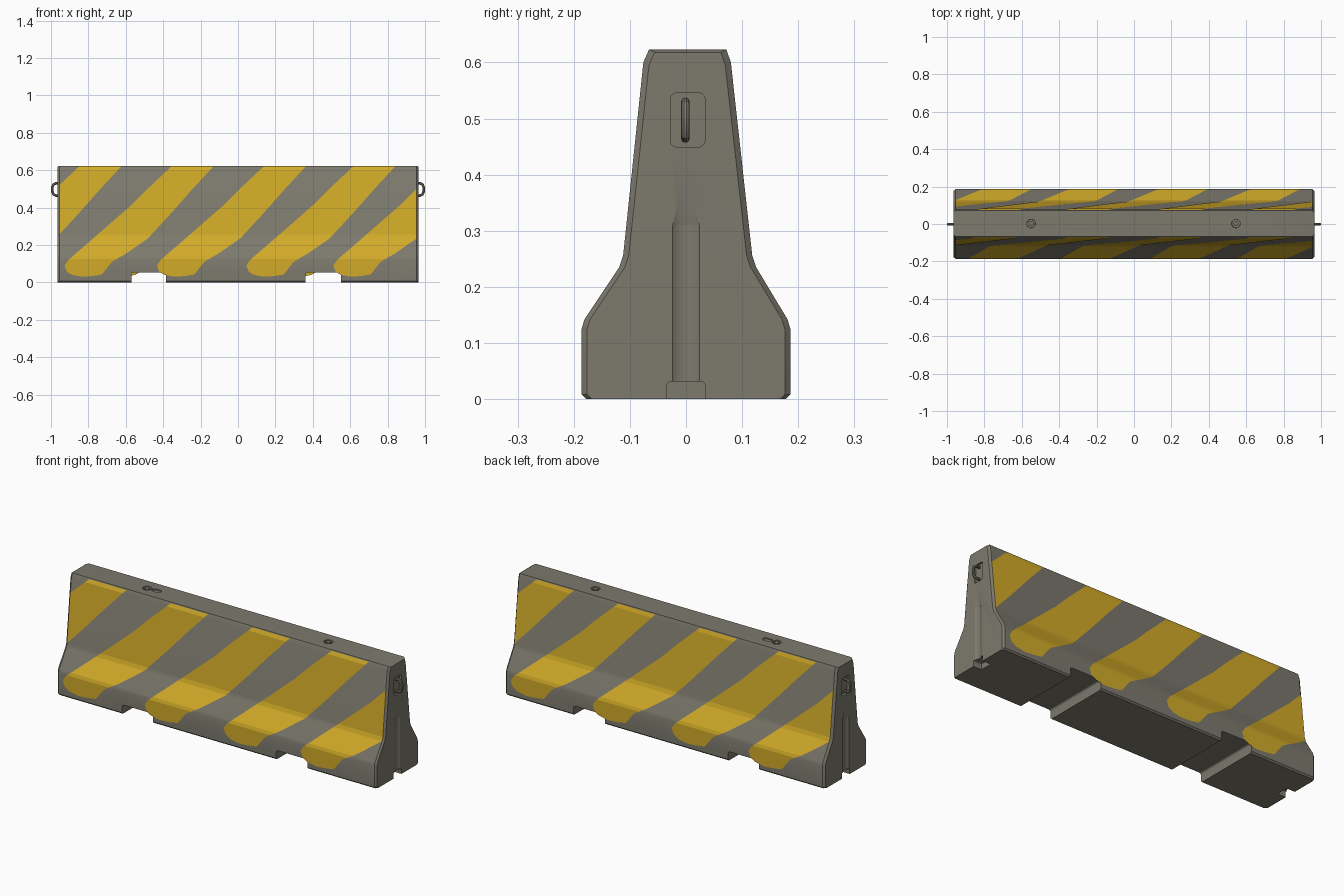
import bpy, bmesh, math
from mathutils import Matrix, Vector

if "Cube" in bpy.data.objects:
    bpy.data.objects.remove(bpy.data.objects["Cube"])


def material(name, rgb):
    m = bpy.data.materials.new(name)
    m.diffuse_color = (*rgb, 1)
    m.use_nodes = True
    m.node_tree.nodes["Principled BSDF"].inputs["Base Color"].default_value = m.diffuse_color
    return m


CONCRETE = material("concrete grey", (0.205, 0.195, 0.155))
YELLOW = material("warning yellow", (0.65, 0.41, 0.022))

# Cross-section, bottom to top: half width, height, sideways shift
PROFILE = [(0.178, 0, 0), (0.186, 0.008, 0), (0.186, 0.125, 0), (0.181, 0.142, 0),
           (0.122, 0.235, 0.003), (0.115, 0.256, 0.003), (0.078, 0.6, 0.002), (0.069, 0.623, 0.003)]


def add_object(name, bm, mat):
    mesh = bpy.data.meshes.new(name)
    bm.to_mesh(mesh)
    bm.free()
    mesh.materials.append(mat)
    ob = bpy.data.objects.new(name, mesh)
    bpy.context.collection.objects.link(ob)
    return ob


def smooth(ob):
    bpy.ops.object.select_all(action='DESELECT')
    ob.select_set(True)
    bpy.context.view_layer.objects.active = ob
    bpy.ops.object.shade_smooth_by_angle(angle=math.radians(28))


def cut(target, bm):
    """Subtract a bmesh from the target."""
    bmesh.ops.recalc_face_normals(bm, faces=bm.faces)
    cutter = add_object("cutter", bm, CONCRETE)
    cutter.hide_render = True
    bpy.context.view_layer.objects.active = target
    mod = target.modifiers.new("cut", 'BOOLEAN')
    mod.operation, mod.solver, mod.object = 'DIFFERENCE', 'EXACT', cutter
    bpy.ops.object.modifier_apply(modifier=mod.name)
    bpy.data.objects.remove(cutter)


def box(lo, hi, axis=None, bevel=0.01):
    """Box between two corners; edges along the given axis are rounded."""
    lo, hi = Vector(lo), Vector(hi)
    bm = bmesh.new()
    bmesh.ops.create_cube(bm, size=1)
    for v in bm.verts:
        v.co = (lo + hi) / 2 + v.co * (hi - lo)
    if axis is not None:
        edges = [e for e in bm.edges if abs((e.verts[0].co - e.verts[1].co)[axis]) > 1e-4]
        bmesh.ops.bevel(bm, geom=edges, offset=bevel, segments=3, profile=0.5, affect='EDGES')
    return bm


def cone(x, y, z0, z1, r0, r1, sides=32):
    bm = bmesh.new()
    bmesh.ops.create_cone(bm, cap_ends=True, segments=sides, radius1=r0, radius2=r1, depth=z1 - z0,
                          matrix=Matrix.Translation((x, y, (z0 + z1) / 2)))
    return bm


# Barrier body: the cross-section swept along x, drawn in a little at both ends
def section(bm, x, inset):
    right = [(w - inset + c, max(z, 0) if z < 0.5 else z - inset * 0.5) for w, z, c in PROFILE]
    left = [(-w + inset + c, max(z, 0) if z < 0.5 else z - inset * 0.5) for w, z, c in PROFILE]
    return [bm.verts.new((x, y, z)) for y, z in right + left[::-1]]


bm = bmesh.new()
rings = [section(bm, x, i) for x, i in ((-0.966, 0.01), (-0.954, 0), (0.954, 0), (0.964, 0.01))]
for a, b in zip(rings, rings[1:]):
    for i in range(len(a)):
        j = (i + 1) % len(a)
        bm.faces.new((a[i], a[j], b[j], b[i]))
bm.faces.new(rings[0])
bm.faces.new(rings[-1])
bmesh.ops.recalc_face_normals(bm, faces=bm.faces)
body = add_object("barrier_body", bm, CONCRETE)

# Forklift slots through the base
for x0, x1 in ((-0.57, -0.385), (0.36, 0.55)):
    cut(body, box((x0, -0.3, -0.06), (x1, 0.3, 0.052), axis=1, bevel=0.012))

# Both ends: drain notch, shallow key groove, pocket for the loop
for s in (-1, 1):
    def span(a, b):
        return min(s * a, s * b), max(s * a, s * b)
    x0, x1 = span(0.915, 1.1)
    cut(body, box((x0, -0.034, -0.05), (x1, 0.034, 0.031), axis=0, bevel=0.006))
    gx = s * (0.965 + 0.031)
    cut(body, cone(gx, 0, -0.05, 0.31, 0.04, 0.04))
    cut(body, cone(gx, 0, 0.308, 0.39, 0.04, 0.03))
    x0, x1 = span(0.953, 1.1)
    cut(body, box((x0, -0.028, 0.449), (x1, 0.034, 0.546), axis=0, bevel=0.012))

# Lifting sockets in the top
for x in (-0.55, 0.545):
    cut(body, cone(x, 0.002, 0.611, 0.66, 0.022, 0.026))
cut(body, box((-0.52, -0.012, 0.617), (-0.47, 0.018, 0.66), axis=2, bevel=0.011))
smooth(body)


# Round bar along a path, used for all steel parts
def bar(name, points, radius, cyclic=False):
    cu = bpy.data.curves.new(name, 'CURVE')
    cu.dimensions = '3D'
    cu.bevel_depth, cu.bevel_resolution, cu.use_fill_caps = radius, 3, True
    sp = cu.splines.new('POLY')
    sp.points.add(len(points) - 1)
    for p, co in zip(sp.points, points):
        p.co = (*co, 1)
    sp.use_cyclic_u = cyclic
    cu.materials.append(CONCRETE)
    ob = bpy.data.objects.new(name, cu)
    bpy.context.collection.objects.link(ob)
    bpy.ops.object.select_all(action='DESELECT')
    ob.select_set(True)
    bpy.context.view_layer.objects.active = ob
    bpy.ops.object.convert(target='MESH')
    smooth(bpy.context.view_layer.objects.active)


# Connecting loops on the ends
for s, side in ((-1, "left"), (1, "right")):
    path = [(0.94, 0.53), (0.972, 0.53), (0.986, 0.524), (0.9925, 0.51),
            (0.9925, 0.484), (0.986, 0.47), (0.972, 0.464), (0.94, 0.464)]
    bar(side + "_end_loop", [(s * x, -0.001, z) for x, z in path], 0.0075)

# Lifting pins in the top sockets
for x, side in ((-0.55, "left"), (0.545, "right")):
    pin = add_object(side + "_lifting_pin", cone(x, 0.002, 0.6, 0.622, 0.013, 0.013, 16), CONCRETE)
    smooth(pin)

# Painted stripes: one outline relative to its top left corner, laid over the side
STRIPE = [(0, 0.619), (-0.13, 0.497), (-0.21, 0.416), (-0.424, 0.229), (-0.55, 0.12), (-0.57, 0.09),
          (-0.558, 0.057), (-0.53, 0.04), (-0.478, 0.03), (-0.42, 0.034), (-0.37, 0.042), (-0.345, 0.075),
          (-0.317, 0.11), (-0.24, 0.155), (-0.125, 0.235), (0.0, 0.37), (0.112, 0.497), (0.225, 0.619)]


def side_y(z, s):
    for (w0, z0, c0), (w1, z1, c1) in zip(PROFILE, PROFILE[1:]):
        if z <= z1 + 1e-6:
            t = (z - z0) / (z1 - z0)
            return s * (w0 + (w1 - w0) * t + 0.002) + c0 + (c1 - c0) * t


def slice_mesh(bm, co, no, clear=False):
    bmesh.ops.bisect_plane(bm, geom=bm.verts[:] + bm.edges[:] + bm.faces[:], dist=1e-6,
                           plane_co=co, plane_no=no, clear_outer=clear)


for s, side in ((-1, "front"), (1, "back")):
    bm = bmesh.new()
    for x0 in (-0.85, -0.357, 0.137, 0.615, 1.08):
        bm.faces.new([bm.verts.new((x0 + x, 0, z)) for x, z in STRIPE])
    for e in (-1, 1):
        slice_mesh(bm, (e * 0.955, 0, 0), (e, 0, 0), clear=True)
    for w, z, c in PROFILE[1:-1]:
        slice_mesh(bm, (0, 0, z), (0, 0, 1))
    for v in bm.verts:
        v.co = (-s * v.co.x, side_y(v.co.z, s), v.co.z)
    add_object(side + "_stripes", bm, YELLOW)
